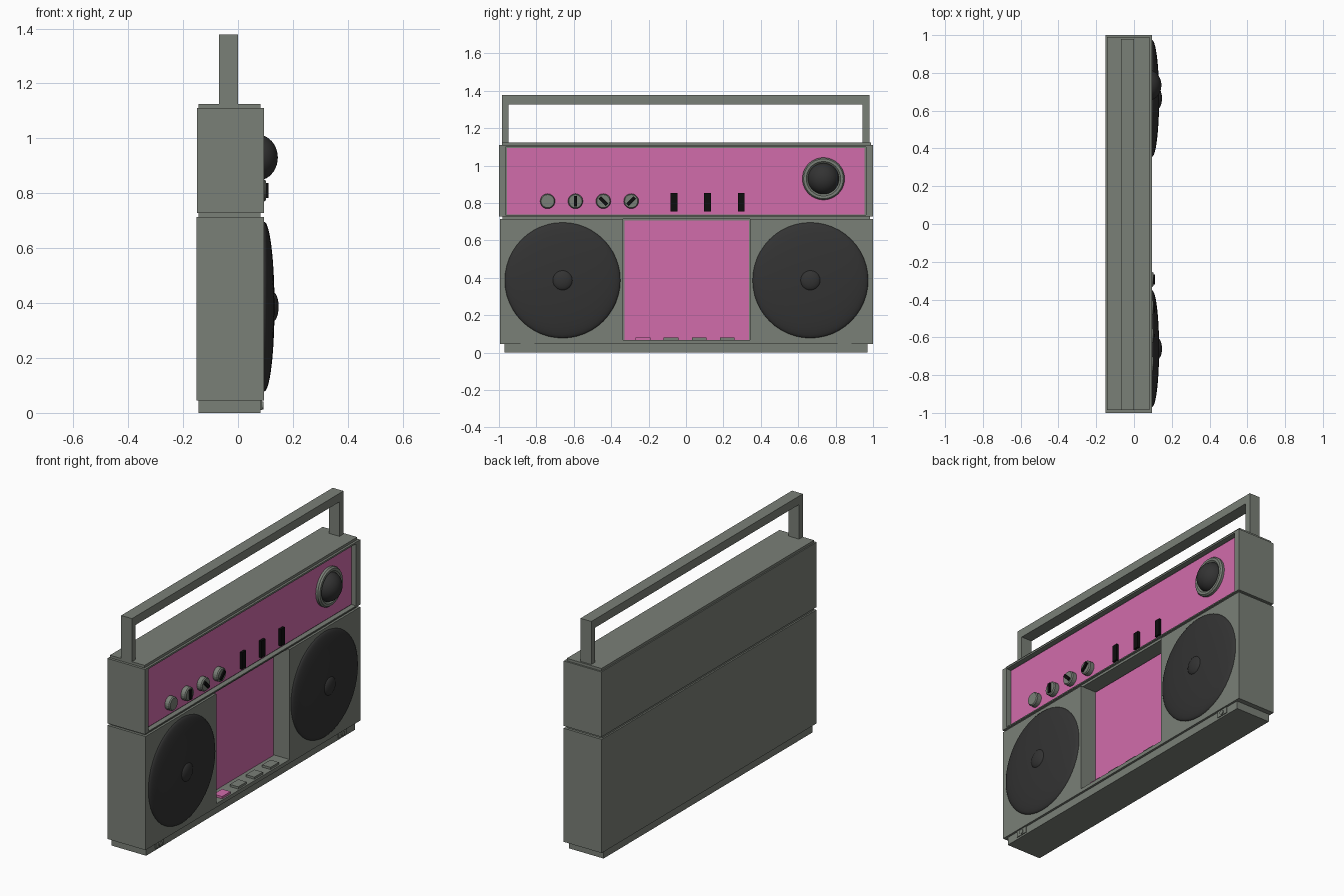
import bpy, bmesh, math
from mathutils import Matrix, Vector

if "Cube" in bpy.data.objects:
    bpy.data.objects.remove(bpy.data.objects["Cube"])


def material(name, rgb):
    m = bpy.data.materials.new(name)
    m.diffuse_color = (*rgb, 1)
    m.use_nodes = True
    m.node_tree.nodes["Principled BSDF"].inputs["Base Color"].default_value = m.diffuse_color
    return m


GREY = material("case grey", (0.195, 0.215, 0.185))
PINK = material("panel pink", (0.64, 0.15, 0.41))
DARK = material("speaker charcoal", (0.033, 0.033, 0.033))
BLACK = material("black", (0.004, 0.004, 0.004))


def finish(name, bm, mat, smooth=False):
    bmesh.ops.recalc_face_normals(bm, faces=bm.faces)
    me = bpy.data.meshes.new(name)
    bm.to_mesh(me)
    bm.free()
    ob = bpy.data.objects.new(name, me)
    bpy.context.collection.objects.link(ob)
    me.materials.append(mat)
    if smooth:
        bpy.ops.object.select_all(action='DESELECT')
        ob.select_set(True)
        bpy.context.view_layer.objects.active = ob
        bpy.ops.object.shade_smooth_by_angle(angle=math.radians(35))
    return ob


def box(name, x, y, z, mat, turn=0):
    """Box from (min, max) ranges, optionally turned about its x axis."""
    bm = bmesh.new()
    size = [r[1] - r[0] for r in (x, y, z)]
    mid = Vector([(r[0] + r[1]) / 2 for r in (x, y, z)])
    bmesh.ops.create_cube(bm, size=1, matrix=Matrix.Translation(mid)
                          @ Matrix.Rotation(turn, 4, 'X') @ Matrix.Diagonal((*size, 1)))
    return finish(name, bm, mat)


def lathe(name, profile, y, z, mat, steps=48, smooth=True):
    """Spin (radius, x) points about an x-directed axis through (y, z)."""
    bm = bmesh.new()
    vs = [bm.verts.new((px, y + r, z)) for r, px in profile]
    es = [bm.edges.new(p) for p in zip(vs, vs[1:])]
    bmesh.ops.spin(bm, geom=vs + es, cent=(0, y, z), axis=(1, 0, 0),
                   angle=2 * math.pi, steps=steps)
    bmesh.ops.remove_doubles(bm, verts=bm.verts, dist=1e-5)
    return finish(name, bm, mat, smooth)


def dome(name, x, y, z, radius, height, mat, rings=10):
    pts = [(radius * math.cos(a), x + height * math.sin(a))
           for a in (i * math.pi / 2 / rings for i in range(rings + 1))]
    return lathe(name, pts, y, z, mat)


def carve(ob, x, y, z):
    cutter = box(ob.name + "_cutter", x, y, z, GREY)
    cutter.hide_render = True
    cutter.hide_set(True)
    mod = ob.modifiers.new("recess", 'BOOLEAN')
    mod.operation = 'DIFFERENCE'
    mod.object = cutter
    mod.solver = 'EXACT'


# Case: base, lower body, seam, upper body, top plate
INNER = (-0.143, 0.082)
box("base", INNER, (-0.97, 0.97), (0, 0.046), GREY)
lower = box("lower_body", (-0.152, 0.095), (-0.995, 1), (0.046, 0.714), GREY)
carve(lower, (-0.012, 0.2), (-0.337, 0.343), (0.068, 0.8))
box("seam", INNER, (-0.98, 0.985), (0.714, 0.728), GREY)
upper = box("upper_body", (-0.15, 0.095), (-1, 1), (0.728, 1.11), GREY)
carve(upper, (0.065, 0.2), (-0.965, 0.962), (0.735, 1.1))
box("top_plate", INNER, (-0.985, 0.99), (1.11, 1.125), GREY)

# Pink panels
box("control_panel", (0.064, 0.07), (-0.957, 0.955), (0.74, 1.094), PINK)
box("cassette_panel", (-0.013, -0.004), (-0.33, 0.337), (0.069, 0.708), PINK)

# Handle: one upside-down U extruded through its thickness
bm = bmesh.new()
outline = [(-0.985, 1.125), (-0.985, 1.378), (0.98, 1.378), (0.98, 1.125),
           (0.943, 1.125), (0.943, 1.328), (-0.95, 1.328), (-0.95, 1.125)]
face = bm.faces.new([bm.verts.new((-0.07, y, z)) for y, z in outline])
ext = bmesh.ops.extrude_face_region(bm, geom=[face])["geom"]
bmesh.ops.translate(bm, vec=(0.07, 0, 0),
                    verts=[v for v in ext if isinstance(v, bmesh.types.BMVert)])
finish("handle", bm, GREY)

# Main speakers with centre caps
for side, y in (("left", -0.66), ("right", 0.665)):
    dome(side + "_speaker", 0.095, y, 0.387, 0.309, 0.038, DARK, 14)
    dome(side + "_speaker_cap", 0.125, y, 0.387, 0.055, 0.023, DARK)

# Small speaker in a bevelled ring
lathe("tweeter_ring", [(0.113, 0.07), (0.113, 0.084), (0.106, 0.093),
                       (0.092, 0.093), (0.083, 0.084), (0.083, 0.07)], 0.735, 0.93, GREY)
dome("tweeter", 0.07, 0.735, 0.93, 0.084, 0.075, DARK)

# Turning knobs and their pointers
for i, turn in enumerate((None, 0, math.pi / 4, -math.pi / 4)):
    y = -0.74 + 0.149 * i
    lathe(f"knob_{i + 1}", [(0.04, 0.07), (0.04, 0.096), (0.035, 0.102), (0, 0.102)],
          y, 0.81, GREY, 20, False)
    if turn is not None:
        box(f"knob_pointer_{i + 1}", (0.1, 0.111), (y - 0.009, y + 0.009),
            (0.782, 0.838), BLACK, turn)

# Sliders
for i, y in enumerate((-0.064, 0.115, 0.295)):
    box(f"slider_{i + 1}", (0.07, 0.085), (y - 0.018, y + 0.018), (0.756, 0.855), BLACK)

# Cassette buttons on the bay floor
for i in range(4):
    y = -0.23 + 0.15 * i
    box(f"cassette_button_{i + 1}", (0.03, 0.085), (y - 0.039, y + 0.039),
        (0.067, 0.081), GREY if i else PINK)

# Foot brackets with screws
for side, y in (("left", -0.848), ("right", 0.848)):
    box(side + "_foot_bracket", (0.08, 0.087), (y - 0.038, y + 0.038), (0.01, 0.046), GREY)
    lathe(side + "_foot_screw", [(0.014, 0.086), (0.014, 0.092), (0, 0.092)],
          y, 0.027, GREY, 16, False)
